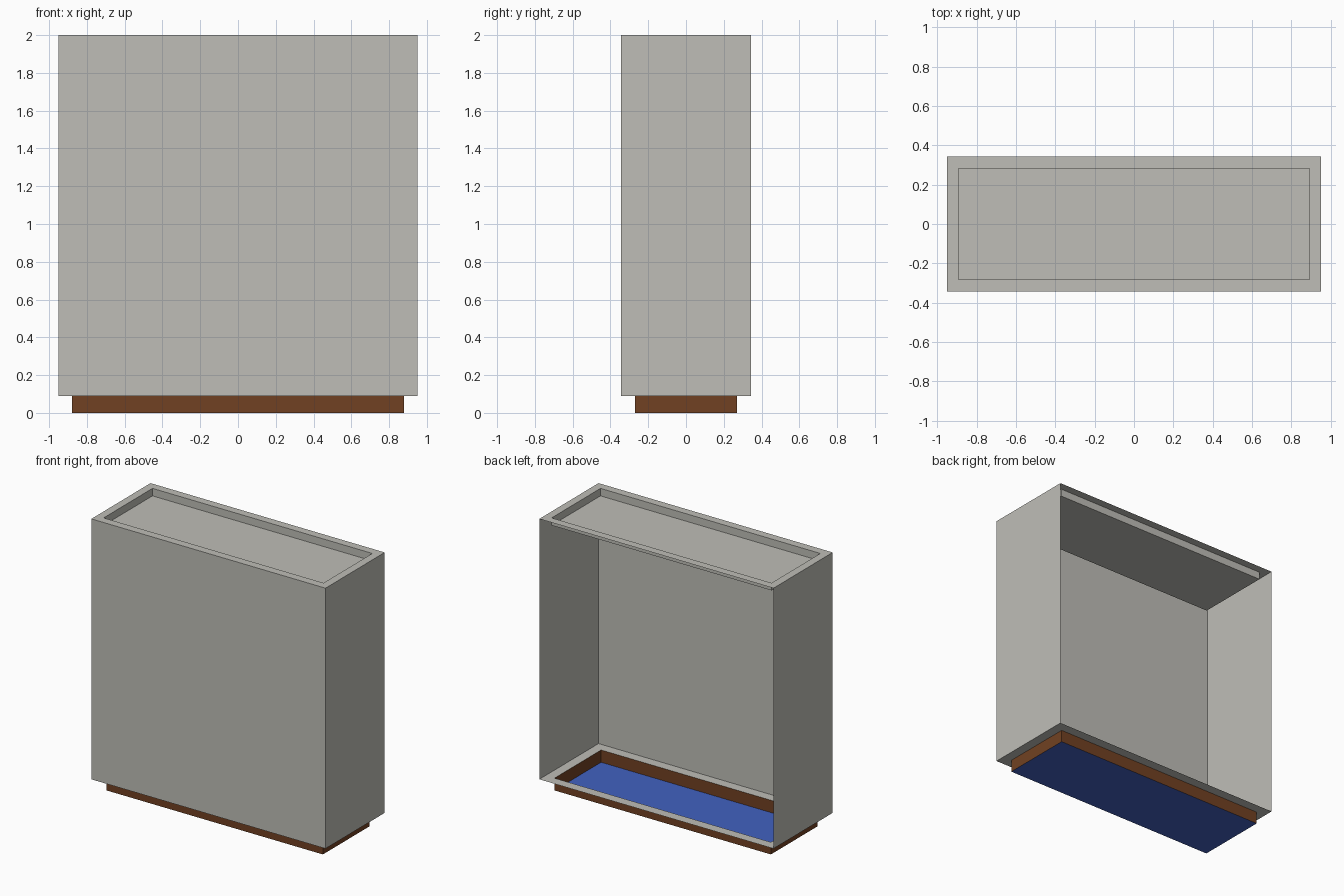
import bpy
import bmesh

cube = bpy.data.objects.get("Cube")
if cube:
    bpy.data.objects.remove(cube, do_unlink=True)


def material(name, rgb):
    mat = bpy.data.materials.new(name)
    mat.use_nodes = True
    mat.diffuse_color = (*rgb, 1)
    mat.node_tree.nodes["Principled BSDF"].inputs["Base Color"].default_value = (*rgb, 1)
    return mat


grey = material("warm_grey", (0.52, 0.515, 0.475))
brown = material("brown", (0.165, 0.053, 0.016))
blue = material("blue", (0.054, 0.12, 0.53))

# Half width, half depth of the nested rectangles, and the main levels
OUTER, RECESS, PLINTH = (0.95, 0.343), (0.892, 0.283), (0.878, 0.27)
TOP, TRAY_Z, BASE_Z = 2.0, 1.945, 0.09


def rect_surface(name, mat, rings, cap=None, skip_back=False):
    """Join rectangles (size, z) in order; optionally cap one end or omit the back."""
    bm = bmesh.new()
    loops = []
    for (w, d), z in rings:
        corners = [(-w, -d, z), (w, -d, z), (w, d, z), (-w, d, z)]
        loops.append([bm.verts.new(c) for c in corners])
    for a, b in zip(loops, loops[1:]):
        for i in range(4):
            if skip_back and i == 2:
                continue
            j = (i + 1) % 4
            bm.faces.new((a[i], a[j], b[j], b[i]))
    if cap == "up":
        bm.faces.new(loops[-1])
    elif cap == "down":
        bm.faces.new(loops[0][::-1])
    mesh = bpy.data.meshes.new(name)
    bm.to_mesh(mesh)
    bm.free()
    mesh.materials.append(mat)
    obj = bpy.data.objects.new(name, mesh)
    bpy.context.collection.objects.link(obj)
    return obj


# Cabinet walls, open at the back
rect_surface("cabinet_walls", grey, [(OUTER, BASE_Z), (OUTER, TOP)], skip_back=True)

# Top rim with sunken tray
rect_surface("recessed_top", grey,
             [(OUTER, TOP), (RECESS, TOP), (RECESS, TRAY_Z)], cap="up")

# Ledge around the opening in the cabinet bottom
rect_surface("bottom_ledge", grey, [(PLINTH, BASE_Z), (OUTER, BASE_Z)])

# Plinth skirt and its floor
rect_surface("plinth_skirt", brown, [(PLINTH, 0), (PLINTH, BASE_Z)])
rect_surface("plinth_floor", blue, [(PLINTH, 0)], cap="down")
